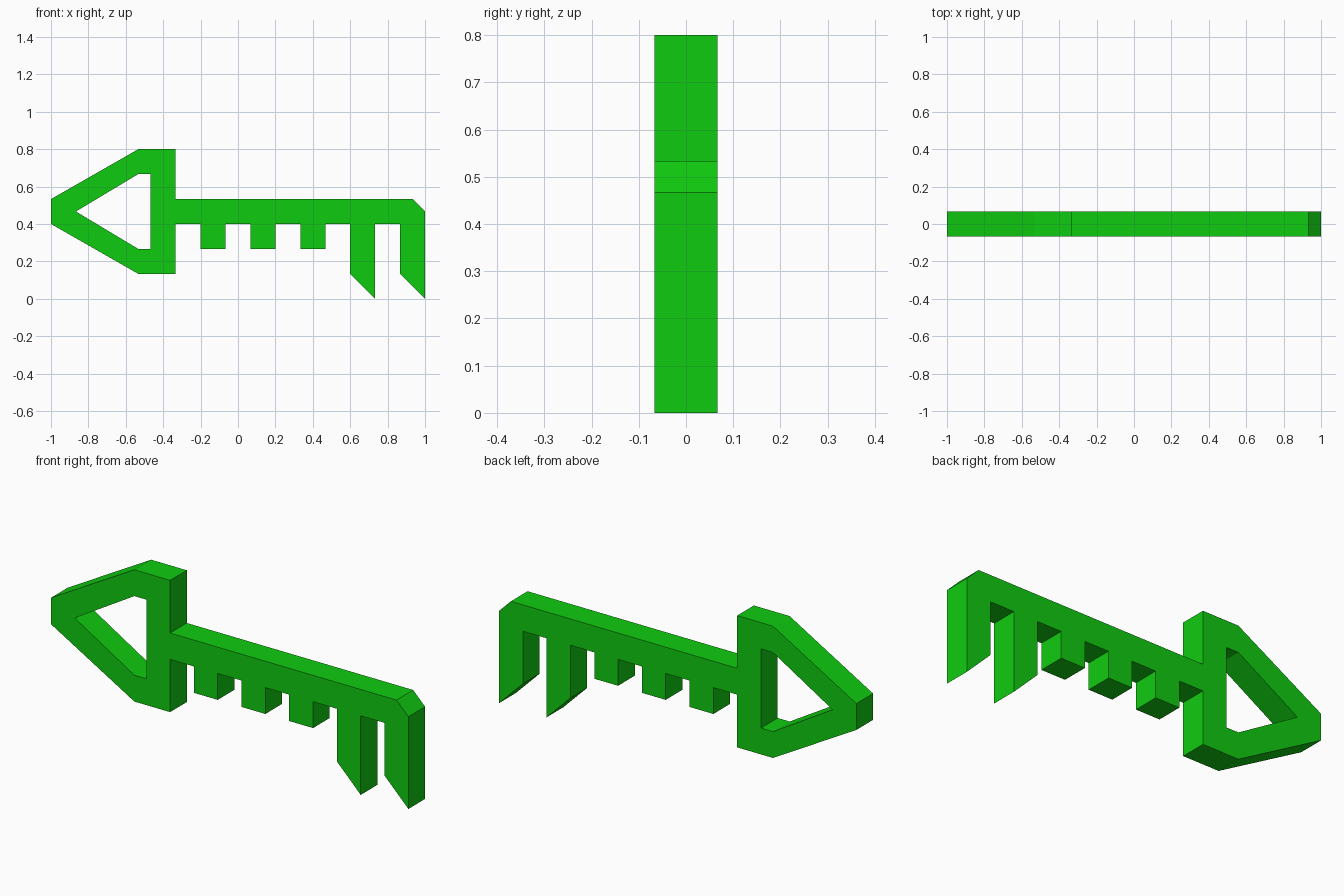
import bpy, bmesh, math

if "Cube" in bpy.data.objects:
    bpy.data.objects.remove(bpy.data.objects["Cube"])

U = 1 / 15  # the design sits on a 30-unit-long grid

# Blade underside, left to right: three short teeth, then two long slanted bits
teeth = []
for x in (-3, 1, 5):
    teeth += [(x, 6), (x, 4), (x + 2, 4), (x + 2, 6)]
for x in (9, 13):
    teeth += [(x, 6), (x, 2), (x + 2, 0), (x + 2, 6)]
teeth.pop()  # the last bit runs straight up into the chamfered tip

# Outer outline: pointed bow, toothed underside, tip, shaft top
outline = ([(-5, 12), (-8, 12), (-15, 8), (-15, 6), (-8, 2), (-5, 2), (-5, 6)]
           + teeth + [(15, 7), (14, 8), (-5, 8)])

# Opening through the bow
opening = [(-13, 7), (-8, 10), (-7, 10), (-7, 4), (-8, 4)]


def add_loop(curve, points):
    spline = curve.splines.new('POLY')
    spline.points.add(len(points) - 1)
    for p, (x, z) in zip(spline.points, points):
        p.co = (x * U, z * U, 0, 1)
    spline.use_cyclic_u = True


# Key body: filled profile with hole, extruded to thickness
profile = bpy.data.curves.new("key_profile", 'CURVE')
profile.dimensions = '2D'
profile.fill_mode = 'BOTH'
profile.extrude = U
add_loop(profile, outline)
add_loop(profile, opening)
key = bpy.data.objects.new("key", profile)
bpy.context.collection.objects.link(key)
key.rotation_euler.x = math.pi / 2

bpy.context.view_layer.objects.active = key
key.select_set(True)
bpy.ops.object.convert(target='MESH')
bpy.ops.object.transform_apply(location=False, rotation=True, scale=False)
key = bpy.context.object

# Weld caps to sides, keep flat shading
bm = bmesh.new()
bm.from_mesh(key.data)
bmesh.ops.remove_doubles(bm, verts=bm.verts, dist=0.0005)
bmesh.ops.recalc_face_normals(bm, faces=bm.faces)
for f in bm.faces:
    f.smooth = False
bm.to_mesh(key.data)
bm.free()

# Green finish
green = bpy.data.materials.new("green")
green.diffuse_color = (0.005, 0.6, 0.005, 1)
green.use_nodes = True
green.node_tree.nodes["Principled BSDF"].inputs["Base Color"].default_value = green.diffuse_color
key.data.materials.clear()
key.data.materials.append(green)
